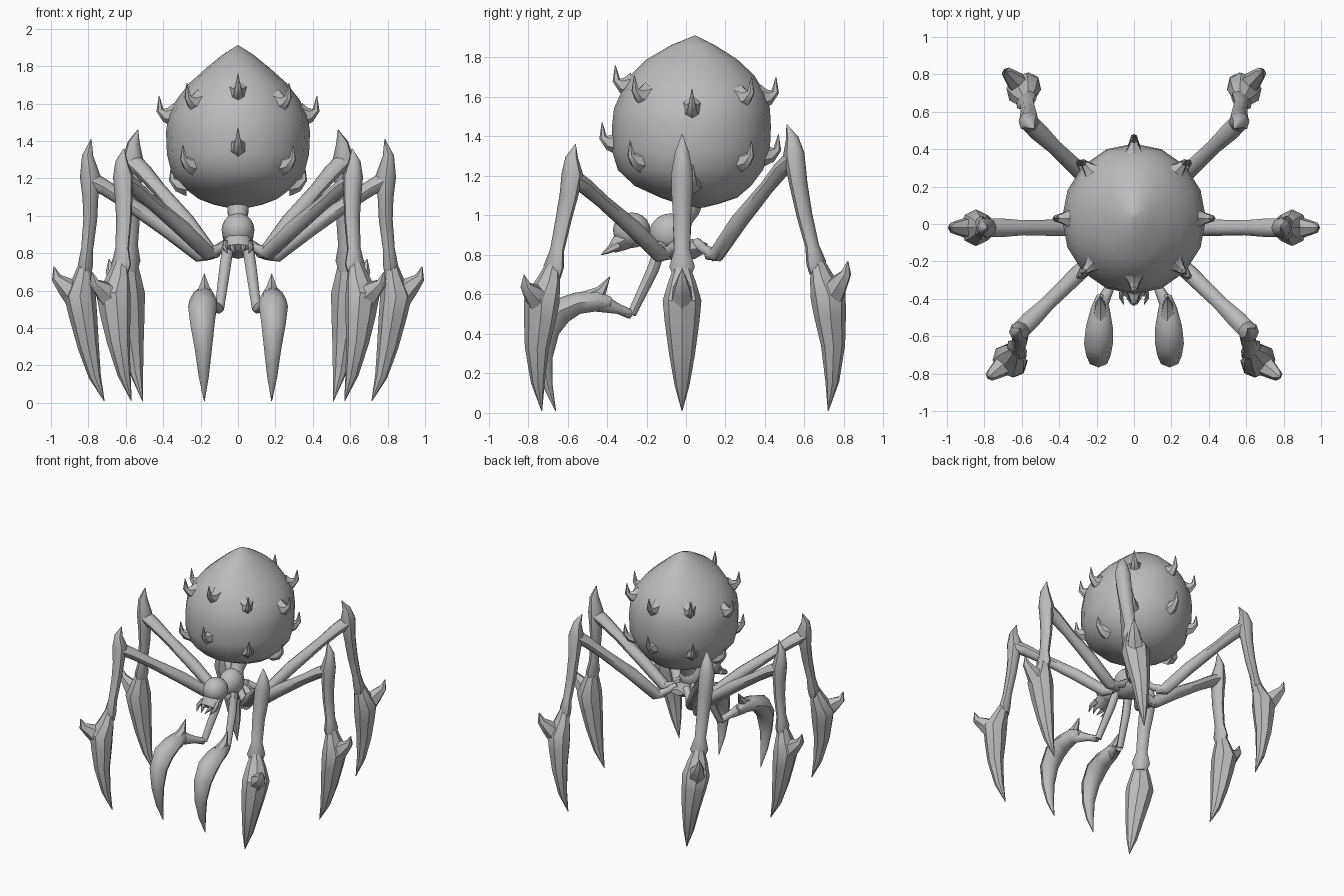
import bpy, bmesh, math
from mathutils import Vector

if "Cube" in bpy.data.objects:
    bpy.data.objects.remove(bpy.data.objects["Cube"])

shell = bpy.data.materials.new("grey shell")
shell.diffuse_color = (0.5, 0.5, 0.5, 1)
shell.use_nodes = True
shell.node_tree.nodes["Principled BSDF"].inputs["Base Color"].default_value = shell.diffuse_color


def finish(bm, name, angle=45):
    bmesh.ops.recalc_face_normals(bm, faces=bm.faces)
    me = bpy.data.meshes.new(name)
    bm.to_mesh(me)
    bm.free()
    me.materials.append(shell)
    ob = bpy.data.objects.new(name, me)
    bpy.context.collection.objects.link(ob)
    bpy.ops.object.select_all(action='DESELECT')
    ob.select_set(True)
    bpy.context.view_layer.objects.active = ob
    bpy.ops.object.shade_smooth_by_angle(angle=math.radians(angle))
    return ob


def bridge(bm, rings):
    for a, b in zip(rings, rings[1:]):
        n = len(a)
        for i in range(n):
            bm.faces.new((a[i], a[(i + 1) % n], b[(i + 1) % n], b[i]))
    bm.faces.new(rings[0])
    bm.faces.new(rings[-1])


def tube(name, path, side, n=8, angle=45):
    """Loft ellipses along (point, in-plane radius, sideways radius)."""
    bm = bmesh.new()
    pts = [Vector(p[0]) for p in path]
    rings = []
    for i, (p, ru, rv) in enumerate(path):
        t = (pts[min(i + 1, len(pts) - 1)] - pts[max(i - 1, 0)]).normalized()
        u = t.cross(side).normalized()
        v = u.cross(t).normalized()
        rings.append([bm.verts.new(pts[i] + u * ru * math.cos(a) + v * rv * math.sin(a))
                      for a in (2 * math.pi * k / n for k in range(n))])
    bridge(bm, rings)
    return finish(bm, name, angle)


def ball(name, centre, radii, seg=16, rings=10):
    bm = bmesh.new()
    bmesh.ops.create_uvsphere(bm, u_segments=seg, v_segments=rings, radius=1)
    for v in bm.verts:
        v.co = Vector(a * r + c for a, r, c in zip(v.co, radii, centre))
    return finish(bm, name)


# Abdomen: stacked rings (z, half width, front y, back y)
body = [(1.04, .04, .0, .09), (1.06, .13, -.04, .17), (1.09, .21, -.13, .26),
        (1.15, .29, -.26, .33), (1.23, .355, -.345, .39), (1.33, .38, -.375, .425),
        (1.45, .385, -.375, .43), (1.54, .372, -.365, .425), (1.62, .33, -.33, .40),
        (1.71, .26, -.28, .345), (1.79, .17, -.20, .26), (1.86, .085, -.08, .15),
        (1.91, .006, .04, .05)]
bm = bmesh.new()
rings = []
for z, rx, y0, y1 in body:
    rings.append([bm.verts.new((rx * math.cos(a), (y0 + y1) / 2 + (y1 - y0) / 2 * math.sin(a), z))
                  for a in (2 * math.pi * k / 16 for k in range(16))])
bridge(bm, rings)
finish(bm, "abdomen", 50)


def body_point(z, az):
    for a, b in zip(body, body[1:]):
        if a[0] <= z <= b[0]:
            f = (z - a[0]) / (b[0] - a[0])
            rx, y0, y1 = (a[i] + (b[i] - a[i]) * f for i in (1, 2, 3))
            return Vector((rx * math.sin(az), (y0 + y1) / 2 - (y1 - y0) / 2 * math.cos(az), z))


# Two crowns of upturned thorns, heights listed from front to back
for crown, heights in (("upper", (1.66, 1.61, 1.54, 1.60, 1.60)),
                       ("lower", (1.37, 1.28, 1.17, 1.28, 1.31))):
    for k in range(8):
        az = k * math.pi / 4
        p = body_point(heights[min(k, 8 - k)], az)
        out = Vector((math.sin(az), -math.cos(az), 0))
        side = Vector((math.cos(az), math.sin(az), 0))
        up = Vector((0, 0, 1))
        tube(crown + "_thorn", [(p - out * .03, .065, .055), (p + out * .015, .04, .03),
                                (p + out * .045 + up * .025, .02, .018),
                                (p + out * .05 + up * .10, .002, .002)], side, 6)

# Thorax, waist and head
X = Vector((1, 0, 0))
ball("thorax", (0, -.08, .91), (.085, .105, .10))
tube("waist", [((0, -.05, .93), .07, .07), ((0, -.01, .99), .05, .05),
               ((0, .01, 1.03), .06, .06), ((0, .03, 1.08), .06, .06)], X, 10)
tube("hip_plate", [((0, -.16, .84), .03, .05), ((0, -.06, .82), .05, .09),
                   ((0, .04, .83), .05, .09), ((0, .11, .84), .02, .05)], X)
ball("head", (0, -.275, .925), (.088, .095, .09))
tube("snout", [((0, -.27, .90), .06, .075), ((0, -.34, .86), .045, .065),
               ((0, -.375, .83), .025, .07)], X)

for s in (1, -1):
    # Mouth fangs
    for x in (.02, .06):
        tube("fang", [((s * x, -.34, .85), .025, .018), ((s * (x + .01), -.39, .825), .018, .013),
                      ((s * (x - .005), -.43, .80), .002, .002)], X, 6)

    # Feelers: thin arm, then a curved claw with a back spur
    tube("feeler_arm", [((s * .05, -.12, .86), .03, .03), ((s * .07, -.17, .72), .03, .03),
                        ((s * .10, -.275, .50), .022, .025)], X)
    tube("feeler_joint", [((s * .10, -.28, .50), .025, .025), ((s * .13, -.34, .525), .025, .025),
                          ((s * .18, -.44, .56), .05, .04)], X)
    tube("feeler_claw", [((s * .18, -.38, .56), .025, .02), ((s * .18, -.45, .57), .055, .05),
                         ((s * .185, -.55, .555), .055, .072), ((s * .19, -.64, .515), .07, .077),
                         ((s * .19, -.705, .42), .065, .065), ((s * .185, -.72, .28), .045, .045),
                         ((s * .183, -.70, .14), .025, .027), ((s * .18, -.66, .01), .002, .002)], X)
    tube("feeler_spur", [((s * .18, -.50, .58), .04, .045), ((s * .18, -.43, .615), .03, .03),
                         ((s * .18, -.385, .69), .002, .002)], X, 6)

    # Legs: elbow, knee, knee tip, shin middle, ankle, blade top, blade middle, toe, spur tip
    legs = {
        "front": ((.14, -.11, .80), (.60, -.56, 1.19), (.61, -.56, 1.36), (.61, -.62, .98),
                  (.625, -.67, .74), (.665, -.73, .57), (.64, -.755, .33), (.57, -.73, .01),
                  (.78, -.82, .70)),
        "middle": ((.17, -.02, .79), (.77, -.02, 1.19), (.785, -.02, 1.41), (.79, -.02, .98),
                   (.815, -.02, .74), (.845, -.02, .57), (.80, -.02, .30), (.715, -.02, .01),
                   (.985, -.02, .73)),
        "rear": ((.13, .13, .80), (.55, .53, 1.29), (.535, .51, 1.46), (.565, .60, 1.0),
                 (.575, .66, .76), (.59, .72, .59), (.565, .745, .34), (.51, .72, .01),
                 (.69, .82, .77)),
    }
    for name, raw in legs.items():
        elbow, knee, tip, shin, ankle, blade, low, toe, spur = (Vector((s * p[0], p[1], p[2])) for p in raw)
        d = spur - elbow
        side = Vector((-d.y, d.x, 0)).normalized()
        out = Vector((d.x, d.y, 0)).normalized()
        up = Vector((0, 0, 1))
        hip = Vector((s * .04, elbow.y * .4, .86))
        tube(name + "_hip", [(hip, .03, .03), (hip.lerp(elbow, .6), .025, .025),
                             (elbow + out * .02, .035, .035)], side)
        tube(name + "_thigh", [(elbow - out * .03 - up * .01, .015, .02), (elbow + out * .03, .042, .04),
                               (elbow.lerp(knee, .35), .045, .045), (elbow.lerp(knee, .7), .037, .04),
                               (elbow.lerp(knee, .9), .042, .05), (knee + out * .02, .05, .05)], side)
        tube(name + "_shin", [(tip, .002, .002), (tip.lerp(knee, .4) + out * .025, .03, .035),
                              (knee + out * .02 + up * .02, .055, .055),
                              (knee.lerp(shin, .45) + out * .01, .042, .052), (shin, .037, .045),
                              (shin.lerp(ankle, .65), .032, .04), (ankle, .04, .065),
                              (ankle - up * .06, .03, .04)], side)
        tube(name + "_blade", [(ankle + up * .03, .025, .03), (ankle.lerp(blade, .45), .055, .07),
                               (blade, .085, .098), (blade.lerp(low, .4), .075, .088),
                               (low, .057, .066), (low.lerp(toe, .55) + out * .012, .033, .038),
                               (toe, .002, .002)], side, 8, 35)
        tube(name + "_spur", [(blade - up * .03, .07, .075), (blade.lerp(spur, .5) - up * .03, .055, .05),
                              (blade.lerp(spur, .9) - up * .045, .028, .03),
                              (spur, .002, .002)], side, 6)
